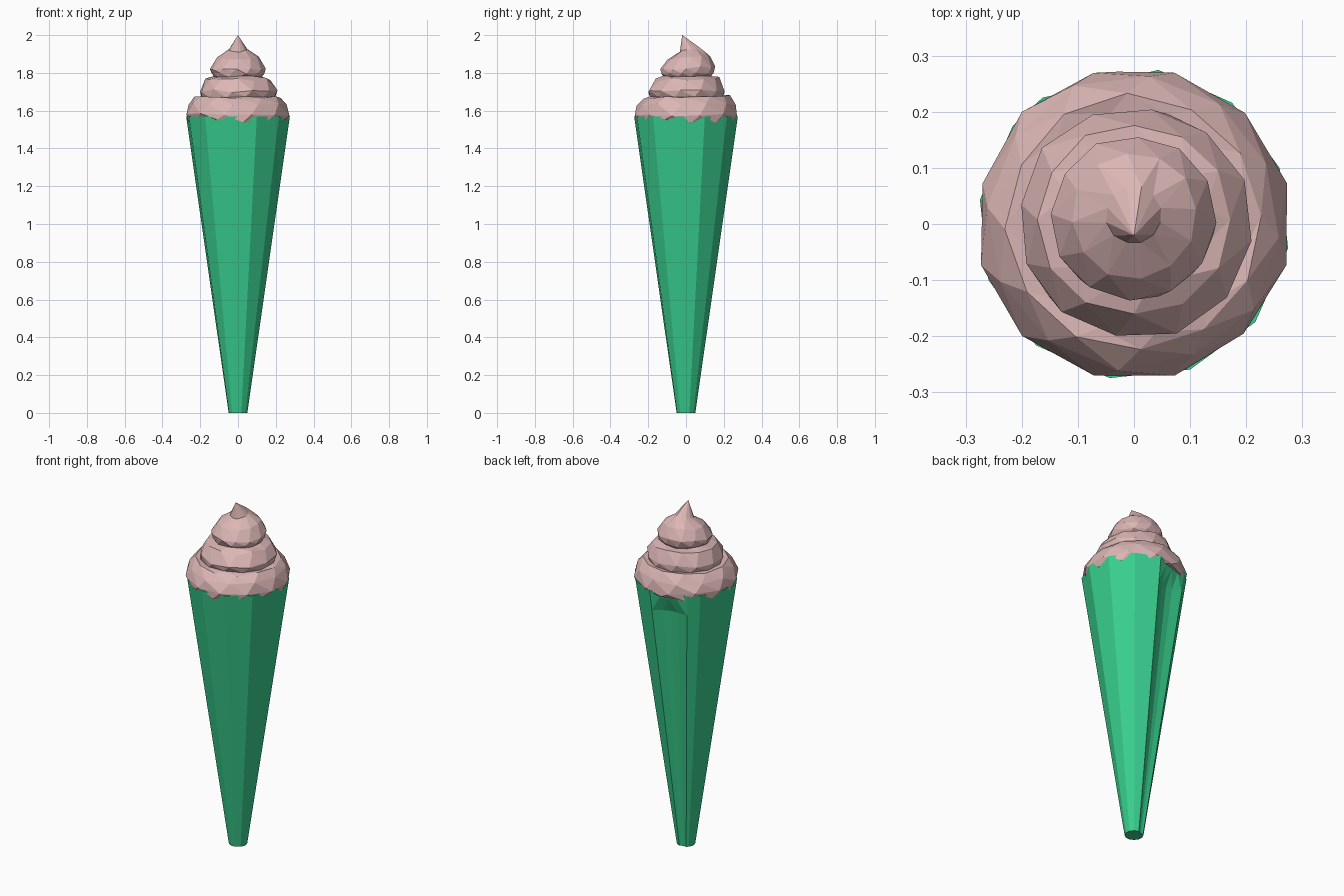
import bpy, bmesh, math, random

if "Cube" in bpy.data.objects:
    bpy.data.objects.remove(bpy.data.objects["Cube"])

random.seed(4)


def material(name, rgb):
    m = bpy.data.materials.new(name)
    m.diffuse_color = (*rgb, 1)
    m.use_nodes = True
    m.node_tree.nodes["Principled BSDF"].inputs["Base Color"].default_value = m.diffuse_color
    return m


def make_object(name, rings, tip, mat):
    """Join rings of points with flat faces, close the bottom, finish in a tip or a cap."""
    bm = bmesh.new()
    loops = [[bm.verts.new(p) for p in ring] for ring in rings]
    n = len(loops[0])
    for low, high in zip(loops, loops[1:]):
        for i in range(n):
            bm.faces.new((low[i], low[(i + 1) % n], high[(i + 1) % n], high[i]))
    bm.faces.new(loops[0][::-1])
    if tip:
        t = bm.verts.new(tip)
        for i in range(n):
            bm.faces.new((loops[-1][i], loops[-1][(i + 1) % n], t))
    else:
        bm.faces.new(loops[-1])
    bmesh.ops.triangulate(bm, faces=[f for f in bm.faces if len(f.verts) == 4])
    bmesh.ops.recalc_face_normals(bm, faces=bm.faces)
    me = bpy.data.meshes.new(name)
    bm.to_mesh(me)
    bm.free()
    me.materials.append(mat)
    ob = bpy.data.objects.new(name, me)
    bpy.context.collection.objects.link(ob)
    return ob


green = material("green", (0.04, 0.62, 0.27))
pink = material("dusty pink", (0.71, 0.47, 0.46))

# Twelve-sided tapered cone with a shallow groove down one back facet
sides = [(a, 1) for a in (21, 51, 81)]
sides += [(92, 0.86), (103, 0.82), (114, 0.86), (126, 1)]
sides += [(a, 1) for a in range(141, 381, 30) if a < 371]


def cone_ring(z, groove):
    r = 0.05 + 0.228 * z / 1.57
    pts = []
    for a, f in sides:
        flush = 0.924 / math.cos(math.radians(a - 103.5))
        k = f if groove or f == 1 else min(1, flush)
        t = math.radians(a)
        pts.append((r * k * math.cos(t), r * k * math.sin(t), z))
    return pts


make_object("cone", [cone_ring(0, True), cone_ring(1.45, True),
                     cone_ring(1.54, False), cone_ring(1.57, False)], None, green)

# Swirled cream: radius, height, y shift, tilt towards the back, roughness
profile = [
    (0.268, 1.545, 0.000, 0.00, 0.012),
    (0.279, 1.580, 0.000, 0.00, 0.008),
    (0.262, 1.635, 0.003, 0.00, 0.010),
    (0.228, 1.672, 0.003, 0.02, 0.006),
    (0.200, 1.674, 0.003, 0.02, 0.005),
    (0.208, 1.705, 0.003, 0.00, 0.010),
    (0.170, 1.768, 0.008, 0.03, 0.008),
    (0.128, 1.782, 0.005, 0.00, 0.004),
    (0.142, 1.800, 0.008, 0.00, 0.006),
    (0.147, 1.825, 0.010, 0.06, 0.006),
    (0.112, 1.880, 0.015, 0.10, 0.006),
    (0.050, 1.925, 0.016, 0.25, 0.003),
]
cream = []
for level, (r, z, dy, tilt, rough) in enumerate(profile):
    ring = []
    for i in range(12):
        a = math.radians(i * 30 + 6 + level * 9)
        rr = r + random.uniform(-0.5, 0.5) * rough
        y = rr * math.sin(a)
        ring.append((rr * math.cos(a), y + dy,
                     z + tilt * y + random.uniform(-1, 1) * rough))
    cream.append(ring)
make_object("cream_swirl", cream, (0.0, -0.02, 2.0), pink)
